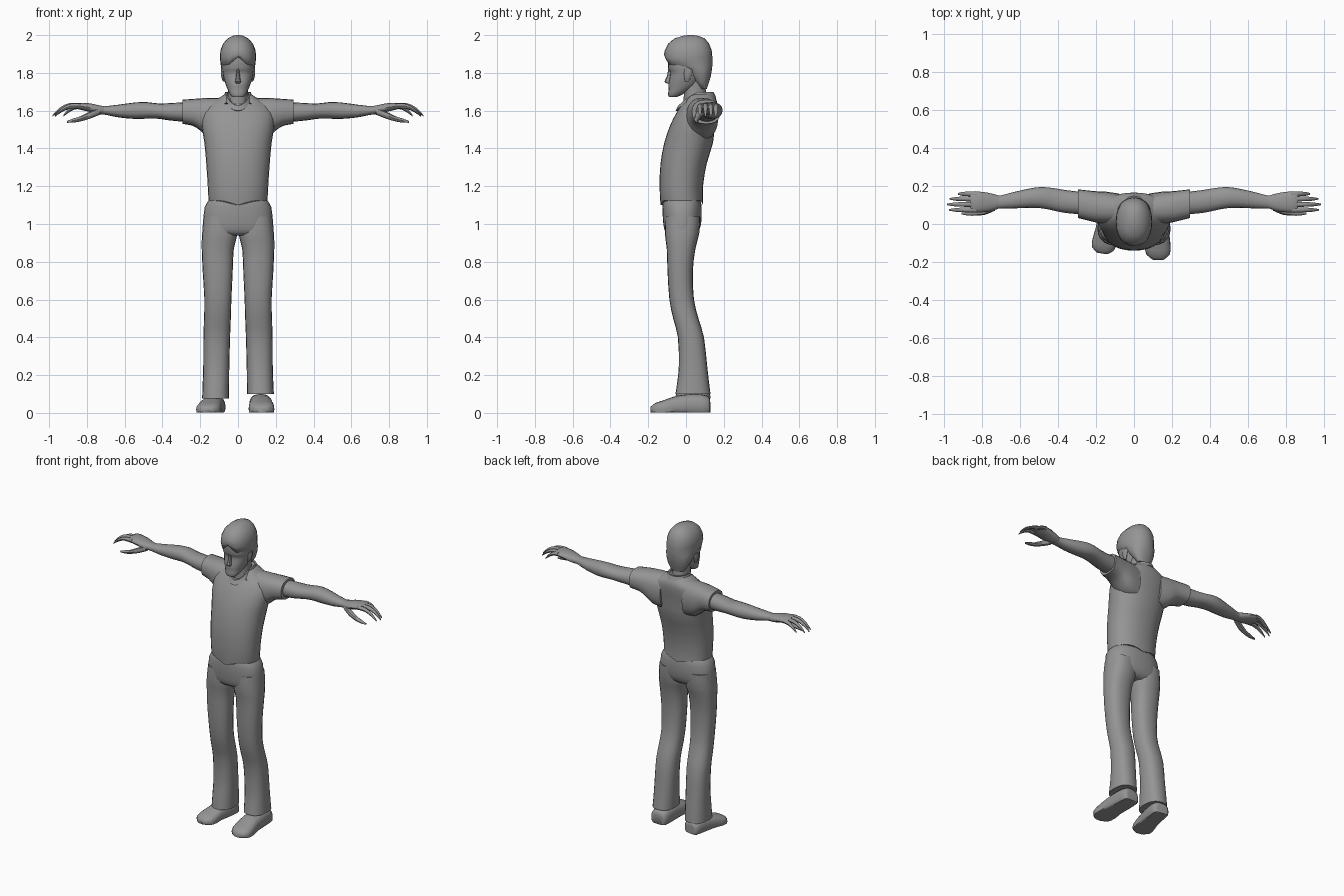
import bpy, bmesh, math
from mathutils import Matrix

grey = bpy.data.materials.new("plain_grey")
grey.diffuse_color = (0.3, 0.3, 0.3, 1)


def spline(rows, n):
    """Smoothly interpolate between rows of numbers, n steps per gap."""
    out = []
    for i in range(len(rows) - 1):
        p = [rows[max(i - 1, 0)], rows[i], rows[i + 1], rows[min(i + 2, len(rows) - 1)]]
        for k in range(n):
            t = k / n
            out.append([b + 0.5 * t * (c - a + t * (2*a - 5*b + 4*c - d + t * (3*(b - c) + d - a)))
                        for a, b, c, d in zip(*p)])
    return out + [list(rows[-1])]


def loft(name, axis, rows, sides=20, steps=2, power=2.2, mirror=1, warp=None, angle=45):
    """Rings (t, u0, u1, v0, v1) stacked along an axis; u, v are the other two axes in xyz order."""
    bm = bmesh.new()
    rings = []
    for t, u0, u1, v0, v1 in spline(rows, steps):
        ring = []
        for k in range(sides):
            a = 2 * math.pi * k / sides
            c, s = math.cos(a), math.sin(a)
            u = (u0 + u1) / 2 + (u1 - u0) / 2 * math.copysign(abs(c) ** (2 / power), c)
            v = (v0 + v1) / 2 + (v1 - v0) / 2 * math.copysign(abs(s) ** (2 / power), s)
            co = {'x': (t, u, v), 'y': (u, t, v), 'z': (u, v, t)}[axis]
            if warp:
                co = warp(*co)
            ring.append(bm.verts.new((co[0] * mirror, co[1], co[2])))
        rings.append(ring)
    for r, q in zip(rings, rings[1:]):
        for k in range(sides):
            j = (k + 1) % sides
            bm.faces.new((r[k], r[j], q[j], q[k]))
    bm.faces.new(rings[0])
    bm.faces.new(rings[-1])
    return finish(name, bm, angle)


def finish(name, bm, angle=45):
    bmesh.ops.recalc_face_normals(bm, faces=bm.faces)
    me = bpy.data.meshes.new(name)
    bm.to_mesh(me)
    bm.free()
    me.materials.append(grey)
    ob = bpy.data.objects.new(name, me)
    bpy.context.collection.objects.link(ob)
    bpy.ops.object.select_all(action='DESELECT')
    ob.select_set(True)
    bpy.context.view_layer.objects.active = ob
    bpy.ops.object.shade_smooth_by_angle(angle=math.radians(angle))
    return ob


# Shirt: wavy hem below, V-shaped opening above
def shirt_warp(x, y, z):
    if z < 1.11:
        z += 0.025 * abs(math.sin(x * 14))
    if z > 1.64 and y < 0.06:
        z -= 0.07 * max(0, 1 - abs(x) / 0.07) * min(1, (0.06 - y) / 0.06)
    return x, y, z


loft("shirt_body", 'z', [
    (1.10, -.155, .155, -.135, .09), (1.20, -.16, .16, -.14, .09), (1.32, -.168, .168, -.135, .11),
    (1.43, -.178, .178, -.115, .143), (1.52, -.192, .192, -.085, .152), (1.59, -.19, .19, -.05, .162),
    (1.635, -.16, .16, -.02, .165), (1.665, -.105, .105, -.005, .158), (1.69, -.066, .066, 0, .14)],
    sides=28, warp=shirt_warp)

# Trousers: hips with two flared legs
loft("trouser_hips", 'z', [
    (1.13, -.15, .15, -.12, .075), (1.09, -.176, .176, -.125, .083), (1.0, -.186, .186, -.12, .08),
    (.955, -.186, .186, -.108, .062), (.94, -.16, .16, -.085, .04)], sides=28, power=2.4)

for s, side in ((1, "left"), (-1, "right")):
    cuff = .10 if s > 0 else .075
    loft(side + "_trouser_leg", 'z', [
        (1.04, .01, .18, -.11, .075), (.95, .002, .19, -.112, .07), (.87, .022, .192, -.102, .05),
        (.75, .028, .187, -.098, .036), (.6, .035, .178, -.088, .042), (.5, .038, .18, -.068, .066),
        (.4, .042, .183, -.043, .095), (.25, .046, .184, -.038, .112), (.16, .047, .187, -.047, .122),
        (cuff, .048, .19, -.056, .13)], sides=20, power=2.4, mirror=s)

    # Shoe with a flat sole
    shoe = loft(side + "_shoe", 'y', [
        (.128, .085, .155, .0, .06), (.115, .065, .175, -.02, .09), (.04, .06, .18, -.02, .10),
        (-.05, .06, .185, -.025, .09), (-.11, .056, .192, -.025, .07), (-.16, .065, .188, -.02, .053),
        (-.188, .10, .155, .0, .032)], power=2.6, mirror=s,
        warp=lambda x, y, z: (x, y, max(z, 0.003)), angle=50)
    if s < 0:
        pivot = Matrix.Translation((-.12, .1, 0))
        shoe.data.transform(pivot @ Matrix.Rotation(math.radians(-9), 4, 'Z')
                            @ Matrix.Diagonal((.95, .9, .9, 1)) @ pivot.inverted())

    # Short sleeve and bare arm
    loft(side + "_sleeve", 'x', [
        (.08, .0, .16, 1.44, 1.668), (.15, .0, .17, 1.455, 1.668), (.2, .008, .172, 1.495, 1.665),
        (.24, .018, .176, 1.52, 1.662), (.295, .032, .182, 1.53, 1.658)], mirror=s, power=2.4)
    loft(side + "_arm", 'x', [
        (.27, .05, .168, 1.54, 1.645), (.36, .058, .178, 1.548, 1.64), (.42, .07, .188, 1.557, 1.638),
        (.48, .082, .194, 1.558, 1.645), (.54, .085, .188, 1.556, 1.644), (.63, .082, .168, 1.564, 1.632),
        (.70, .082, .15, 1.578, 1.624), (.73, .08, .148, 1.58, 1.622)], sides=16, mirror=s)

    # Hand: palm, four curled fingers and a thumb
    loft(side + "_palm", 'x', [
        (.70, .086, .146, 1.58, 1.622), (.74, .07, .158, 1.582, 1.63), (.79, .062, .168, 1.594, 1.64),
        (.84, .062, .17, 1.606, 1.642), (.86, .07, .162, 1.612, 1.636)], sides=14, mirror=s)
    for name, y, tip, drop in (("index", .074, .97, .0), ("middle", .103, .982, .004),
                               ("ring", .132, .968, .0), ("little", .158, .925, -.006)):
        path = [(.83, 1.624, .014), (.83 + (tip - .83) * .4, 1.624 + drop, .0125),
                (.83 + (tip - .83) * .75, 1.602 + drop, .010), (tip, 1.572, .004)]
        loft(f"{side}_{name}_finger", 'x',
             [(x, y - r, y + r, z - r, z + r) for x, z, r in path], sides=8, mirror=s, power=2)
    thumb = [(.73, .088, 1.597, .018), (.78, .068, 1.578, .019), (.83, .058, 1.558, .014),
             (.87, .055, 1.548, .011), (.905, .056, 1.541, .005)]
    loft(side + "_thumb", 'x',
         [(x, y - r, y + r, z - r, z + r) for x, y, z, r in thumb], sides=8, mirror=s, power=2)

    # Ear
    loft(side + "_ear", 'z', [(1.755, .07, .08, -.005, .015), (1.785, .07, .09, -.01, .03),
                              (1.82, .07, .09, -.01, .035)], sides=8, mirror=s)

# Neck and head
loft("neck", 'z', [(1.6, -.058, .058, -.012, .12), (1.67, -.052, .052, -.012, .108),
                   (1.78, -.055, .055, -.01, .1)], sides=16)
loft("face", 'z', [
    (1.672, -.028, .028, -.09, -.05), (1.685, -.042, .042, -.095, -.02), (1.715, -.056, .056, -.092, .03),
    (1.735, -.064, .064, -.094, .06), (1.77, -.076, .076, -.088, .08), (1.803, -.082, .082, -.084, .09),
    (1.828, -.084, .084, -.096, .09), (1.90, -.082, .082, -.095, .09)], sides=20, power=2.3)
loft("nose", 'z', [(1.744, -.012, .012, -.1, -.07), (1.754, -.015, .015, -.114, -.07),
                   (1.78, -.010, .010, -.102, -.07), (1.82, -.008, .008, -.094, -.07)], sides=8)


# Hair: parted fringe, sideburns and nape
def hair_warp(x, y, z):
    if y < -.02 and z < 1.9:
        z += (1.9 - z) * .75 * max(0, 1 - abs(x) / .05)
    return x, y, z


loft("hair", 'z', [
    (1.715, -.045, .045, .07, .11), (1.75, -.066, .066, .045, .122), (1.785, -.08, .08, .01, .132),
    (1.825, -.089, .089, -.03, .138), (1.845, -.092, .092, -.106, .14), (1.88, -.096, .096, -.117, .14),
    (1.92, -.093, .093, -.112, .136), (1.955, -.079, .079, -.094, .122), (1.982, -.055, .055, -.062, .1),
    (1.996, -.028, .028, -.018, .066), (2.0, -.01, .01, .01, .04)],
    sides=24, steps=1, warp=hair_warp, angle=60)

# Collar band following the V-shaped opening
bm = bmesh.new()
n, prev, first = 24, None, None
for k in range(n):
    a = 2 * math.pi * k / n
    x, y = .064 * math.sin(a), .064 - .078 * math.cos(a)
    front = max(0, math.cos(a)) ** 1.5
    z = 1.692 - .07 * front
    y -= .02 * front
    ring = [bm.verts.new((x * f, .064 + (y - .064) * f, z + dz))
            for f, dz in ((1.22, -.022), (1.06, .006), (.9, .004), (.9, -.03))]
    for q, r in ((prev, ring), (ring, first if k == n - 1 else None)):
        if q and r:
            for i in range(4):
                bm.faces.new((q[i], q[(i + 1) % 4], r[(i + 1) % 4], r[i]))
    prev, first = ring, first or ring
finish("collar", bm)
